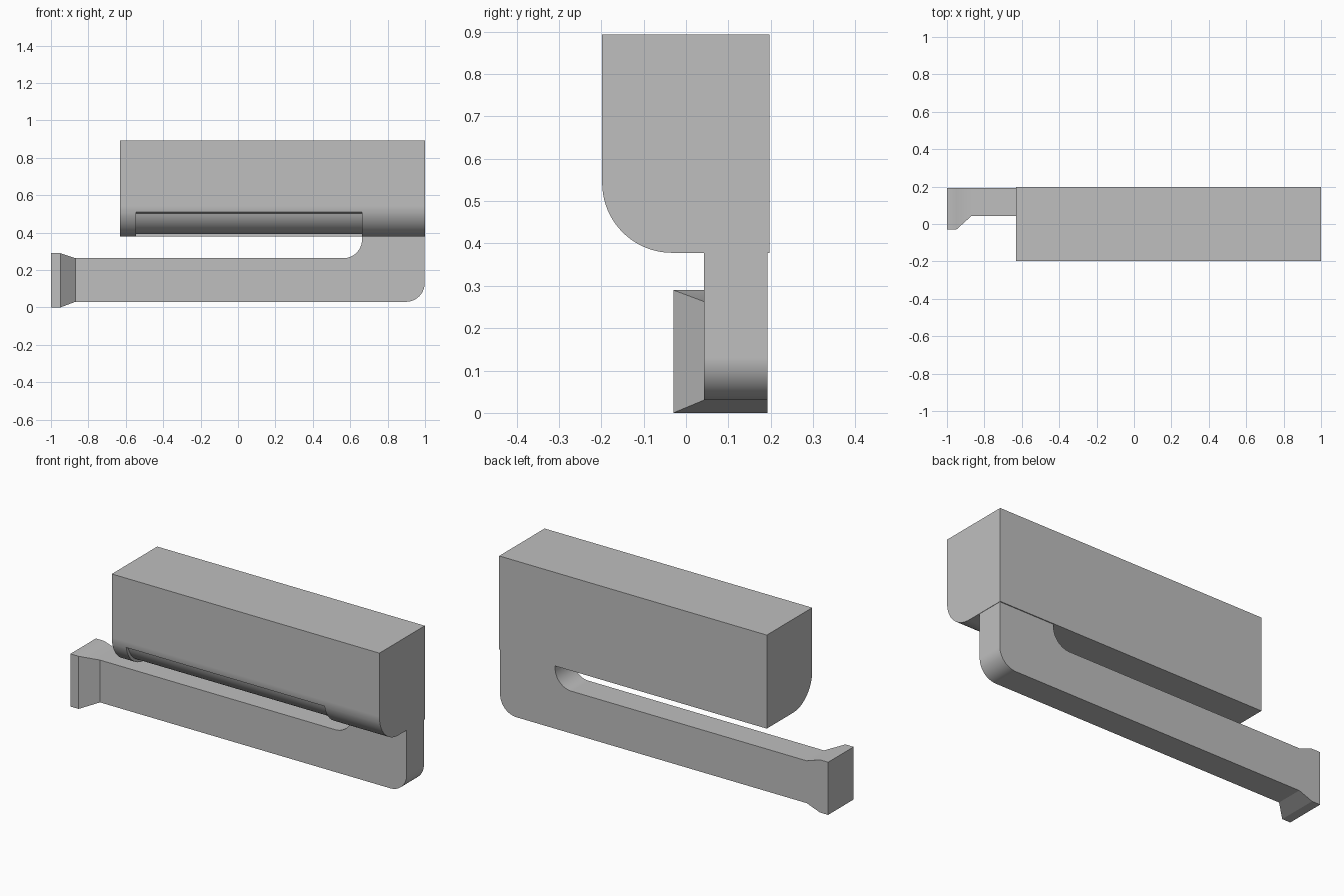
import bpy, bmesh, math

if "Cube" in bpy.data.objects:
    bpy.data.objects.remove(bpy.data.objects["Cube"])

gray = bpy.data.materials.new("plain_gray")
gray.diffuse_color = (0.52, 0.52, 0.52, 1)
gray.use_nodes = True
gray.node_tree.nodes["Principled BSDF"].inputs["Base Color"].default_value = gray.diffuse_color


def arc(cx, cy, r, a0, a1, n=16):
    """Points on an arc, angles in degrees."""
    return [(cx + r * math.cos(math.radians(a0 + (a1 - a0) * i / n)),
             cy + r * math.sin(math.radians(a0 + (a1 - a0) * i / n)))
            for i in range(n + 1)]


def prism(points, place, offset):
    """Extrude a closed 2D profile along one axis into a solid bmesh."""
    bm = bmesh.new()
    face = bm.faces.new([bm.verts.new(place(*p)) for p in points])
    out = bmesh.ops.extrude_face_region(bm, geom=[face], use_keep_orig=True)
    verts = [g for g in out["geom"] if isinstance(g, bmesh.types.BMVert)]
    bmesh.ops.translate(bm, vec=offset, verts=verts)
    return bm


def make(name, bm):
    bmesh.ops.recalc_face_normals(bm, faces=bm.faces[:])
    mesh = bpy.data.meshes.new(name)
    bm.to_mesh(mesh)
    bm.free()
    mesh.materials.append(gray)
    ob = bpy.data.objects.new(name, mesh)
    bpy.context.collection.objects.link(ob)
    return ob


def activate(ob):
    bpy.ops.object.select_all(action='DESELECT')
    ob.select_set(True)
    bpy.context.view_layer.objects.active = ob


def smooth(ob):
    activate(ob)
    bpy.ops.object.shade_smooth_by_angle(angle=math.radians(20))
    wn = ob.modifiers.new("even_normals", 'WEIGHTED_NORMAL')
    wn.keep_sharp = True


# Main block: side profile with a rounded lower front edge
CY, CZ, R = -0.033, 0.543, 0.165
profile = [(0.197, 0.893), (-0.198, 0.893)] + arc(CY, CZ, R, 180, 270, 20) + [(0.197, 0.378)]
body = make("body", prism(profile, lambda y, z: (-0.63, y, z), (1.63, 0, 0)))

# Shallow recess following the rounded edge
recess = arc(CY, CZ, 0.15, 196, 270, 18) + [(0.0, 0.393), (0.0, 0.30), (-0.30, 0.30),
                                            (CY - 0.216, CZ - 0.009)]
cutter = make("recess_cutter", prism(recess, lambda y, z: (-0.545, y, z), (1.208, 0, 0)))
cutter.hide_render = True
cut = body.modifiers.new("recess", 'BOOLEAN')
cut.operation = 'DIFFERENCE'
cut.solver = 'EXACT'
cut.object = cutter
activate(body)
bpy.ops.object.modifier_apply(modifier="recess")
bpy.data.objects.remove(cutter, do_unlink=True)
smooth(body)

# Hooked arm: rounded outer corner and rounded inner corner
hook = ([(-0.87, 0.263), (-0.87, 0.03)]
        + arc(0.898, 0.13, 0.10, -90, 0)
        + [(0.998, 0.379), (0.663, 0.379)]
        + arc(0.563, 0.363, 0.10, 0, -90))
bm = prism(hook, lambda x, z: (x, 0.042, z), (0, 0.15, 0))

# Flared tip: extrude the free end of the arm twice
end = next(f for f in bm.faces if f.calc_center_median().x < -0.869)
for x in (-0.95, -1.0):
    end = bmesh.ops.extrude_discrete_faces(bm, faces=[end])["faces"][0]
    for v in end.verts:
        v.co.x = x
        v.co.y = 0.192 if v.co.y > 0.1 else -0.03
        v.co.z = 0.29 if v.co.z > 0.15 else 0.0
smooth(make("hooked_arm", bm))
